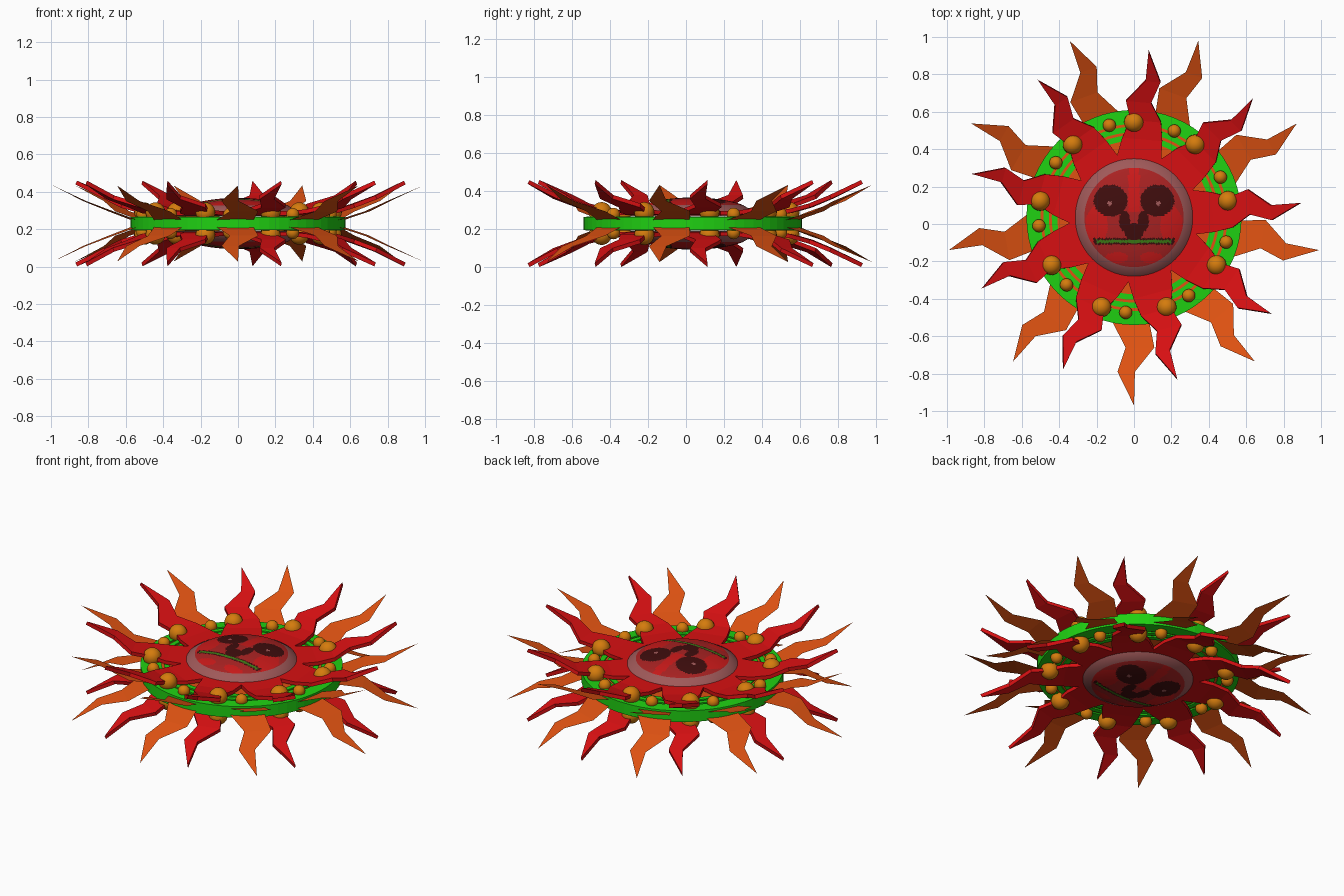
import bpy, bmesh
from math import sin, cos, pi, radians, sqrt

cube = bpy.data.objects.get("Cube")
if cube:
    bpy.data.objects.remove(cube)

CENTRE = (0, 0.035, 0.23)


def material(name, colour):
    m = bpy.data.materials.new(name)
    m.use_nodes = True
    m.diffuse_color = (*colour, 1)
    m.node_tree.nodes["Principled BSDF"].inputs["Base Color"].default_value = (*colour, 1)
    return m


RED = material("flame_red", (0.68, 0.005, 0.006))
ORANGE = material("flame_orange", (0.74, 0.085, 0.006))
GREEN = material("disc_green", (0.014, 0.64, 0.006))
AMBER = material("bead_amber", (0.66, 0.2, 0.004))
PINK = material("dome_pink", (0.35, 0.1, 0.1))
SKIN = material("face_red", (0.4, 0.016, 0.016))
BRIGHT = material("face_bright_red", (0.6, 0.01, 0.01))
DARK = material("face_dark", (0.05, 0.004, 0.004))
MOUTH = material("mouth_green", (0.045, 0.2, 0.008))


def finish(name, bm, mats, smooth=False, thickness=0):
    """Make an object whose lower half mirrors the upper half."""
    mesh = bpy.data.meshes.new(name)
    bmesh.ops.recalc_face_normals(bm, faces=bm.faces)
    if sum(f.normal.z for f in bm.faces) < 0:
        bmesh.ops.reverse_faces(bm, faces=bm.faces)
    for f in bm.faces:
        f.smooth = smooth
    bm.to_mesh(mesh)
    bm.free()
    for m in mats:
        mesh.materials.append(m)
    ob = bpy.data.objects.new(name, mesh)
    ob.location = CENTRE
    bpy.context.collection.objects.link(ob)
    if thickness:
        solid = ob.modifiers.new("thickness", "SOLIDIFY")
        solid.thickness, solid.offset = thickness, 0
    mirror = ob.modifiers.new("lower_half", "MIRROR")
    mirror.use_axis = (False, False, True)
    mirror.use_mirror_merge = False
    return ob


def flames(bm, stations, start):
    """Nine wavy flames; stations are (distance, low side, high side, height)."""
    for k in range(9):
        a = radians(start + 40 * k)
        rows = []
        for d, lo, hi, z in stations:
            rows.append([bm.verts.new((d * cos(a) - s * sin(a), d * sin(a) + s * cos(a), z))
                         for s in ((lo, hi) if lo != hi else (lo,))])
        for p, q in zip(rows, rows[1:]):
            bm.faces.new([p[0], *q, p[1]])


def lathe(bm, profile, steps, rule):
    """Turn (radius, height) points about z; rule gives each face its material."""
    rings = []
    for r, z in profile:
        n = steps if r > 0 else 1
        rings.append([bm.verts.new((r * cos(2 * pi * i / n), r * sin(2 * pi * i / n), z))
                      for i in range(n)])
    for a, b in zip(rings, rings[1:]):
        for i in range(steps):
            j = (i + 1) % steps
            f = bm.faces.new([a[i], a[j], b[j], b[i]] if len(b) > 1 else [a[i], a[j], b[0]])
            f.material_index = rule(f.calc_center_median())


# Outer thin orange flames
bm = bmesh.new()
flames(bm, [(0.55, -0.12, 0.08, 0.015), (0.695, -0.045, 0.109, 0.065),
            (0.825, -0.088, 0.005, 0.12), (1.005, 0, 0, 0.203)], -90)
finish("orange_flames", bm, [ORANGE])

# Inner thick red flames joined by a central plate
bm = bmesh.new()
flames(bm, [(0.325, -0.118, 0.118, 0.055), (0.42, -0.115, 0.1, 0.055),
            (0.52, -0.1, 0.065, 0.066), (0.62, -0.038, 0.097, 0.095),
            (0.735, -0.078, 0.002, 0.14), (0.895, 0, 0, 0.219)], 5)
bmesh.ops.remove_doubles(bm, verts=bm.verts, dist=0.004)
root = [v for v in bm.verts if v.co.xy.length < 0.36]
hub = bm.verts.new((0, 0, 0.055))
for e in [e for e in bm.edges if e.verts[0] in root and e.verts[1] in root]:
    bm.faces.new([*e.verts, hub])
finish("red_flames", bm, [RED], thickness=0.022)

# Green disc with raised rings and orange grooves
GROOVES = [(0.485, 0.5), (0.44, 0.455), (0, 0.41)]
profile = [(0.575, 0), (0.575, 0.035)]
for inner, outer in GROOVES:
    profile += [(outer, 0.038), (outer, 0.03), (inner, 0.03), (inner, 0.038)]
profile.pop()


def disc_colour(c):
    r = c.xy.length
    return int(any(i < r < o - 0.002 for i, o in GROOVES))


bm = bmesh.new()
lathe(bm, profile, 64, disc_colour)
finish("green_disc", bm, [GREEN, ORANGE])

# Beads, alternating large and small round the disc
bm = bmesh.new()
for start, radius, height in ((10, 0.053, 0.06), (25, 0.035, 0.048)):
    for k in range(9):
        a = radians(start + 40 * k)
        made = bmesh.ops.create_uvsphere(bm, u_segments=20, v_segments=12, radius=radius)
        bmesh.ops.translate(bm, verts=made["verts"],
                            vec=(0.51 * cos(a), 0.51 * sin(a), height))
finish("beads", bm, [AMBER], smooth=True)


# Face painted on the dome by simple regions
def inside(x, y, cx, cy, rx, ry):
    return ((x - cx) / rx) ** 2 + ((y - cy) / ry) ** 2 < 1


def face_colour(c):
    x, y = abs(c.x), c.y
    if not inside(x, y, 0, -0.01, 0.265, 0.275):
        return 0
    if x < 0.2 and abs(y + 0.128) < 0.008:
        return 4
    if x < 0.215 and abs(y + 0.128) < 0.017:
        return 3
    if inside(x, y, 0.13, 0.075, 0.012, 0.012):
        return 0
    eye = inside(x, y, 0.125, 0.09, 0.09, 0.085)
    nose = inside(x, y, 0.05, -0.02, 0.03, 0.055) or inside(x, y, 0, -0.075, 0.052, 0.045)
    if eye or nose:
        return 3
    forehead = x < 0.03 and y > 0.03
    cheek = inside(x, y, 0.2, -0.04, 0.06, 0.1)
    chin = inside(x, y, 0.09, -0.215, 0.06, 0.03)
    return 2 if forehead or cheek or chin else 1


bm = bmesh.new()
R, N = 0.328, 44
radii = [R * sin(pi / 2 * (1 - i / 5)) for i in range(3)]
radii += [radii[-1] * (1 - i / N) for i in range(1, N + 1)]
lathe(bm, [(r, 0.04 + 0.097 * sqrt(max(0, 1 - (r / R) ** 2))) for r in radii], 120, face_colour)
finish("face_dome", bm, [PINK, SKIN, BRIGHT, DARK, MOUTH], smooth=True)
